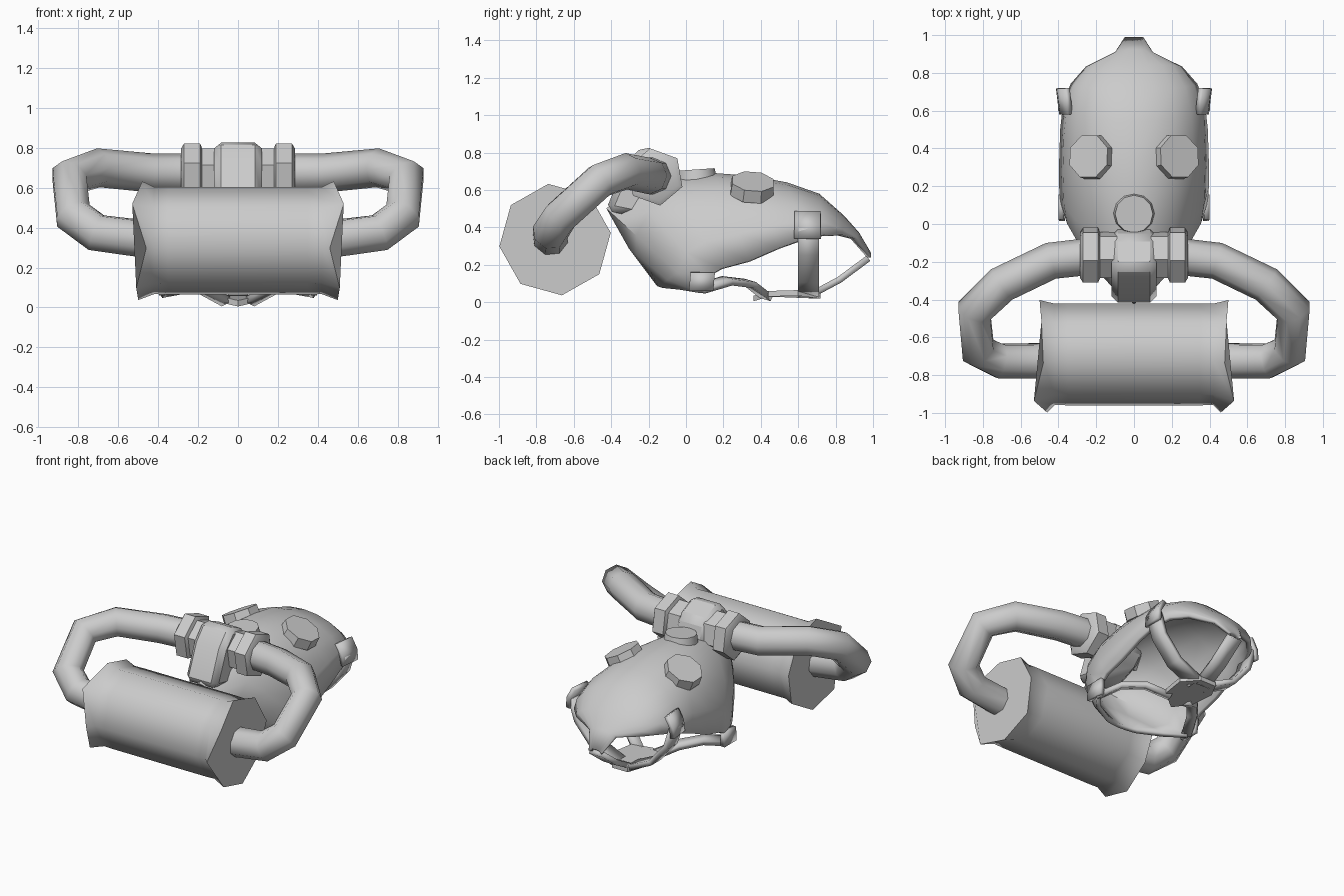
import bpy, bmesh, math
from mathutils import Vector, Matrix

if "Cube" in bpy.data.objects:
    bpy.data.objects.remove(bpy.data.objects["Cube"])


def finish(name, bm, thick=0.0, offset=0.0, angle=35, bevel=0.0):
    bmesh.ops.remove_doubles(bm, verts=bm.verts, dist=0.0005)
    bmesh.ops.recalc_face_normals(bm, faces=bm.faces)
    me = bpy.data.meshes.new(name)
    bm.to_mesh(me)
    bm.free()
    ob = bpy.data.objects.new(name, me)
    bpy.context.collection.objects.link(ob)
    if thick:
        m = ob.modifiers.new("thickness", 'SOLIDIFY')
        m.thickness = thick
        m.offset = offset
    if bevel:
        m = ob.modifiers.new("bevel", 'BEVEL')
        m.width = bevel
        m.segments = 1
    bpy.ops.object.select_all(action='DESELECT')
    ob.select_set(True)
    bpy.context.view_layer.objects.active = ob
    bpy.ops.object.shade_smooth_by_angle(angle=math.radians(angle))
    return ob


def loft(rings, closed=True, caps=True):
    """Skin a list of equally long point rings."""
    bm = bmesh.new()
    vs = [[bm.verts.new(p) for p in r] for r in rings]
    n = len(vs[0])
    for a, b in zip(vs, vs[1:]):
        for i in range(n if closed else n - 1):
            j = (i + 1) % n
            bm.faces.new((a[i], a[j], b[j], b[i]))
    if caps:
        bm.faces.new(vs[0])
        bm.faces.new(vs[-1])
    return bm


def ring_x(x, cy, cz, r, n, phase):
    """Regular polygon around an axis along x; x may be a value per corner."""
    out = []
    for i in range(n):
        a = math.radians(phase + 360 * i / n)
        px = x[i] if isinstance(x, (list, tuple)) else x
        out.append((px, cy + r * math.cos(a), cz + r * math.sin(a)))
    return out


def strap(name, pts, side, width, thick=0.035):
    """Flat ribbon through the points, widened along the side vector."""
    s = Vector(side).normalized() * width / 2
    rows = [[Vector(p) - s, Vector(p) + s] for p in pts]
    return finish(name, loft(rows, closed=False, caps=False), thick, 0.0)


# Mask shell: arches from crown line (y, z) to rim (x, y, z), with bulge
stations = [
    (-.15, .09, .12, -.12, .08, .5),
    (-.30, .29, .27, -.03, .07, .4),
    (-.42, .50, .37, .08, .05, .4),
    (-.30, .60, .385, .12, .14, .7),
    (-.10, .66, .39, .19, .18, .9),
    (.15, .685, .39, .34, .22, 1),
    (.35, .67, .385, .50, .29, 1),
    (.54, .635, .37, .64, .34, 1),
    (.71, .575, .33, .74, .36, 1),
    (.84, .46, .25, .83, .36, 1),
    (.92, .37, .10, .90, .34, 1),
    (.985, .26, .045, .985, .24, 1)]
rows = []
for yc, zc, w, yr, zr, b in stations:
    row = []
    for k in range(-5, 6):
        t = k / 5
        a = t * math.pi / 2
        sx = (1 - b) * t + b * math.sin(a)
        c = (1 - b) * (1 - abs(t)) + b * math.cos(a)
        row.append((w * sx, yr + (yc - yr) * c, zr + (zc - zr) * c))
    rows.append(row)
finish("mask_shell", loft(rows, closed=False, caps=False), 0.03, -0.6, 40)

# Head harness below the shell
node = [(0, .36), (.11, .44), (.13, .60), (.06, .72), (-.06, .72), (-.13, .60), (-.11, .44)]
finish("harness_plate", loft([[(x, y, z + .03 * abs(x) / .13) for x, y in node]
                              for z in (0.005, 0.035)]))
strap("rear_strap", [(0, .66, .035), (0, .82, .12), (0, .975, .235)], (1, 0, 0), .10)
for s in (1, -1):
    strap("side_strap", [(s * .385, .655, .40), (s * .34, .655, .26),
                         (s * .22, .655, .12), (s * .05, .655, .04)], (0, 1, 0), .11)
    strap("front_strap", [(s * .37, .07, .07), (s * .29, .22, .115),
                          (s * .19, .34, .10), (s * .06, .43, .03)], (s * .6, 1, -.3), .07)
    # Tabs where straps meet the shell
    strap("side_tab", [(s * .345, .65, .48), (s * .385, .65, .41), (s * .39, .65, .34)],
          (s * .12, 1, 0), .14, .03)
    strap("front_tab", [(s * .385, .09, .16), (s * .38, .08, .06)], (0, 1, 0), .13, .03)

# Octagonal eye lenses
for s in (1, -1):
    bm = bmesh.new()
    bmesh.ops.create_cone(bm, cap_ends=True, segments=8, radius1=.125, radius2=.12, depth=.07,
                          matrix=Matrix.Translation((s * .225, .355, .615))
                          @ Matrix.Rotation(s * math.radians(27), 4, 'Y')
                          @ Matrix.Rotation(math.radians(-5), 4, 'X')
                          @ Matrix.Rotation(math.radians(22.5), 4, 'Z'))
    finish("eye_lens", bm)

# Valve housing on the nose, with a rounded plate behind it
prof = [(-.43, .49), (-.33, .73), (-.23, .84), (-.06, .765), (-.02, .62), (-.10, .53), (-.28, .46)]
finish("valve_housing", loft([[(x, y, z) for y, z in prof] for x in (-.12, .12)]), bevel=.035)
bm = bmesh.new()
bmesh.ops.create_cone(bm, cap_ends=True, segments=12, radius1=.11, radius2=.10, depth=.06,
                      matrix=Matrix.Translation((0, .055, .68)) @ Matrix.Rotation(math.radians(4), 4, 'X'))
finish("valve_plate", bm)

# Hose couplings and hoses
path = [(.22, -.17, .675), (.44, -.195, .675), (.70, -.32, .70), (.845, -.46, .65),
        (.825, -.67, .46), (.71, -.725, .375), (.44, -.725, .34)]
for s in (1, -1):
    steps = [(.09, .13), (.18, .13), (.19, .155), (.27, .155), (.285, .13)]
    finish("hose_coupling", loft([ring_x(s * x, -.165, .67, r, 6, -20) for x, r in steps]))
    cu = bpy.data.curves.new("hose", 'CURVE')
    cu.dimensions = '3D'
    cu.bevel_depth = .098
    cu.bevel_resolution = 2
    cu.use_fill_caps = True
    sp = cu.splines.new('POLY')
    sp.points.add(len(path) - 1)
    for p, (x, y, z) in zip(sp.points, path):
        p.co = (s * x, y, z, 1)
    ob = bpy.data.objects.new("hose", cu)
    bpy.context.collection.objects.link(ob)
    bpy.ops.object.select_all(action='DESELECT')
    ob.select_set(True)
    bpy.context.view_layer.objects.active = ob
    bpy.ops.object.convert(target='MESH')
    bpy.ops.object.shade_smooth_by_angle(angle=math.radians(60))

# Filter canister: octagonal drum with flared, uneven ends
end = [.50, .49, .48, .53, .46, .51, .50, .48]
half = [(.42, .27), (.35, .272)]
rings = [ring_x([-e for e in end], -.70, .335, .30, 8, 7)]
rings += [ring_x(-x, -.69, .335, r, 8, 7) for x, r in half]
rings += [ring_x(x, -.69, .335, r, 8, 7) for x, r in reversed(half)]
rings += [ring_x(end, -.70, .335, .30, 8, 7)]
finish("filter_canister", loft(rings), angle=50)
